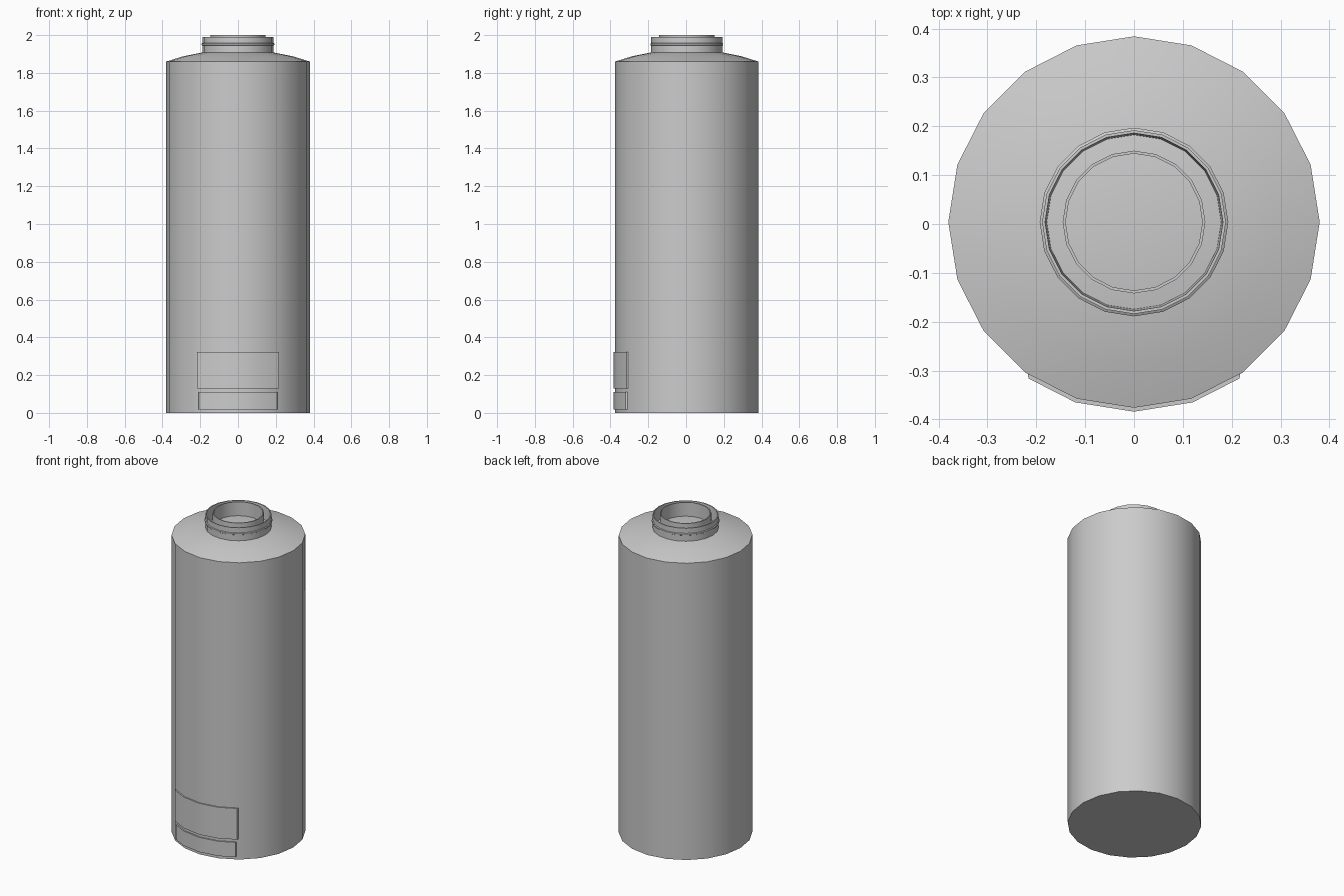
import bpy, bmesh
from math import sin, cos, pi, radians

if "Cube" in bpy.data.objects:
    bpy.data.objects.remove(bpy.data.objects["Cube"])

SIDES = 20
CY = 0.004  # body axis sits slightly back because of the front labels


def finish(name, bm):
    bmesh.ops.remove_doubles(bm, verts=bm.verts, dist=1e-6)
    bmesh.ops.recalc_face_normals(bm, faces=bm.faces)
    mesh = bpy.data.meshes.new(name)
    bm.to_mesh(mesh)
    bm.free()
    ob = bpy.data.objects.new(name, mesh)
    bpy.context.collection.objects.link(ob)
    bpy.ops.object.select_all(action='DESELECT')
    bpy.context.view_layer.objects.active = ob
    ob.select_set(True)
    bpy.ops.object.shade_smooth_by_angle(angle=radians(30))
    return ob


def lathe(name, profile, closed=False):
    """Revolve (radius, z) points around the bottle axis."""
    bm = bmesh.new()
    vs = [bm.verts.new((r, CY, z)) for r, z in profile]
    edges = [bm.edges.new(p) for p in zip(vs, vs[1:])]
    if closed:
        edges.append(bm.edges.new((vs[-1], vs[0])))
    bmesh.ops.spin(bm, geom=vs + edges, cent=(0, CY, 0), axis=(0, 0, 1),
                   angle=2 * pi, steps=SIDES, use_merge=True)
    return finish(name, bm)


def facet_point(radius, deg, z):
    """Point on the 20-sided wall, deg measured from the front."""
    off = deg % 18 - 9
    r = radius * cos(radians(9)) / cos(radians(off))
    a = radians(deg)
    return (r * sin(a), CY - r * cos(a), z)


def label(name, half_deg, z0, z1):
    """Thin raised plate wrapped on the front wall."""
    bm = bmesh.new()
    angles = [-half_deg, -18, 0, 18, half_deg]
    outline = [facet_point(0.388, a, z0) for a in angles]
    flare = half_deg + 1.5
    inner = [-flare, -18, 0, 18, flare]
    outline += [facet_point(0.376, a, z0) for a in reversed(inner)]
    face = bm.faces.new([bm.verts.new(p) for p in outline])
    ext = bmesh.ops.extrude_face_region(bm, geom=[face])
    top = [g for g in ext['geom'] if isinstance(g, bmesh.types.BMVert)]
    bmesh.ops.translate(bm, verts=top, vec=(0, 0, z1 - z0))
    return finish(name, bm)


# Tank with flat base and shallow domed shoulder
lathe("bottle_body", [(0, 0), (0.38, 0), (0.38, 1.86), (0.29, 1.888),
                      (0.19, 1.908), (0.1, 1.918), (0, 1.921)])

# Outer neck collar with a raised bead
lathe("neck_collar", [(0.178, 1.9), (0.188, 1.9), (0.188, 1.944),
                      (0.193, 1.947), (0.193, 1.955), (0.188, 1.958),
                      (0.188, 1.99), (0.182, 1.99)], closed=True)

# Thin inner spout
lathe("inner_spout", [(0.14, 1.905), (0.146, 1.905), (0.146, 2.0),
                      (0.14, 2.0)], closed=True)

# Raised front labels
label("upper_label", 34, 0.128, 0.323)
label("lower_label", 32.5, 0.018, 0.11)
